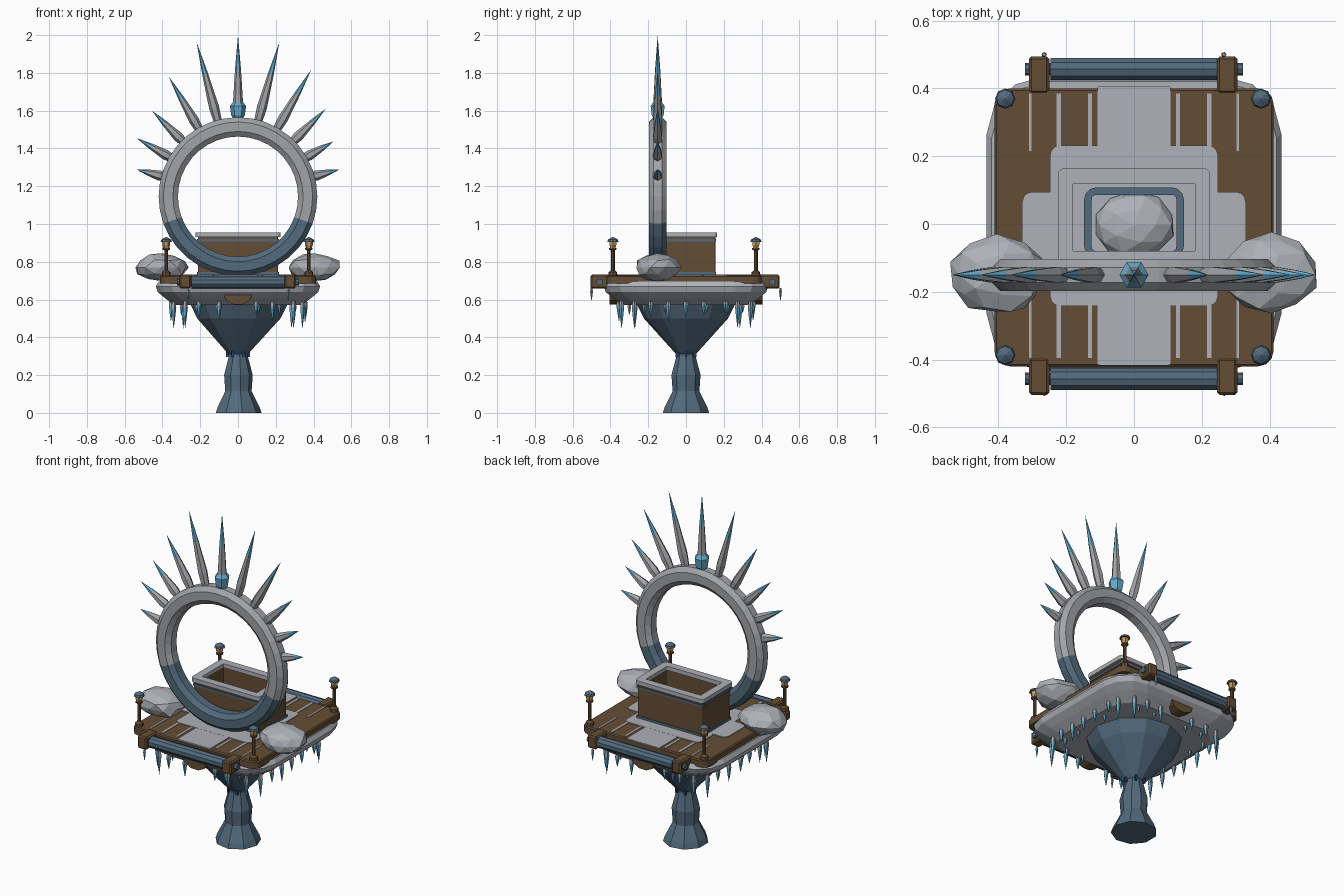
import bpy, bmesh, math, random
from mathutils import Matrix, Vector

random.seed(4)
if "Cube" in bpy.data.objects:
    bpy.data.objects.remove(bpy.data.objects["Cube"])


def material(name, r, g, b):
    m = bpy.data.materials.new(name)
    m.use_nodes = True
    m.diffuse_color = (r, g, b, 1)
    m.node_tree.nodes["Principled BSDF"].inputs["Base Color"].default_value = (r, g, b, 1)
    return m


SNOW = material("snow grey", 0.42, 0.44, 0.48)
STONE = material("stone grey", 0.36, 0.37, 0.39)
WOOD = material("brown wood", 0.13, 0.075, 0.035)
STEEL = material("steel blue", 0.085, 0.145, 0.205)
ICE = material("ice blue", 0.13, 0.4, 0.6)
GOLD = material("lantern gold", 0.55, 0.3, 0.08)
NAVY = material("deep blue", 0.02, 0.05, 0.2)


def finish(name, bm, mats, rule=None, matrix=Matrix()):
    """Turn a bmesh into an object; rule(face centre) picks the material slot."""
    bmesh.ops.remove_doubles(bm, verts=bm.verts, dist=1e-5)
    bmesh.ops.recalc_face_normals(bm, faces=bm.faces)
    if rule:
        for f in bm.faces:
            f.material_index = rule(f.calc_center_median())
    me = bpy.data.meshes.new(name)
    bm.to_mesh(me)
    bm.free()
    for m in mats:
        me.materials.append(m)
    ob = bpy.data.objects.new(name, me)
    ob.matrix_world = matrix
    bpy.context.collection.objects.link(ob)
    return ob


def bridge(bm, a, b):
    n = len(a)
    for i in range(n):
        bm.faces.new((a[i], a[(i + 1) % n], b[(i + 1) % n], b[i]))


def lathe(name, profile, sides, mats, matrix=Matrix(), rule=None, closed=False):
    """Spin (radius, height) points around the local z axis."""
    bm = bmesh.new()
    rings = []
    for r, z in profile:
        r = max(r, 1e-4)
        rings.append([bm.verts.new((r * math.cos(t), r * math.sin(t), z))
                      for t in (math.tau * i / sides for i in range(sides))])
    for a, b in zip(rings, rings[1:]):
        bridge(bm, a, b)
    if closed:
        bridge(bm, rings[-1], rings[0])
    else:
        bm.faces.new(rings[0])
        bm.faces.new(rings[-1])
    # tiny end rings collapse into points
    bmesh.ops.remove_doubles(bm, verts=bm.verts, dist=3e-4)
    return finish(name, bm, mats, rule, matrix)


def rounded_loop(bm, hx, hy, r, z, cy=0, steps=3):
    verts = []
    for k, (sx, sy) in enumerate(((1, 1), (-1, 1), (-1, -1), (1, -1))):
        for s in range(steps + 1):
            t = math.pi / 2 * (k + s / steps)
            verts.append(bm.verts.new((sx * (hx - r) + r * math.cos(t),
                                       cy + sy * (hy - r) + r * math.sin(t), z)))
    return verts


def slab(name, hx, hy, r, layers, mat, cy=0):
    """Rounded rectangle stacked through (height, inset) layers."""
    bm = bmesh.new()
    loops = [rounded_loop(bm, hx - i, hy - i, r - i * 0.3, z, cy) for z, i in layers]
    for a, b in zip(loops, loops[1:]):
        bridge(bm, a, b)
    bm.faces.new(loops[0])
    bm.faces.new(loops[-1])
    return finish(name, bm, [mat])


def frame(name, hx, hy, r, w, z0, z1, mat, cy):
    """Hollow rounded rectangle with wall width w."""
    bm = bmesh.new()
    ri = max(r - w, 0.005)
    loops = [rounded_loop(bm, hx, hy, r, z0, cy), rounded_loop(bm, hx, hy, r, z1, cy),
             rounded_loop(bm, hx - w, hy - w, ri, z1, cy),
             rounded_loop(bm, hx - w, hy - w, ri, z0, cy)]
    for i in range(4):
        bridge(bm, loops[i], loops[(i + 1) % 4])
    return finish(name, bm, [mat])


def block(name, centre, size, mat, bevel=0.0):
    bm = bmesh.new()
    bmesh.ops.create_cube(bm, size=1, matrix=Matrix.Diagonal((*size, 1)))
    if bevel:
        bmesh.ops.bevel(bm, geom=bm.edges[:], offset=bevel, segments=1, affect='EDGES')
    return finish(name, bm, [mat], matrix=Matrix.Translation(centre))


def boulder(name, centre, size, seed, detail=2, rough=0.12):
    bm = bmesh.new()
    bmesh.ops.create_icosphere(bm, subdivisions=detail, radius=1)
    rng = random.Random(seed)
    for v in bm.verts:
        v.co *= 1 + rng.uniform(-rough, rough * 0.4)
        v.co = Vector((v.co.x * size[0], v.co.y * size[1], v.co.z * size[2]))
    return finish(name, bm, [SNOW], matrix=Matrix.Translation(centre))


def icicle(name, x, y, z, length, r):
    lathe(name, [(r * 0.7, 0), (r, -length * 0.25), (r * 0.6, -length * 0.6), (0, -length)], 5,
          [STONE, ICE], Matrix.Translation((x, y, z)), lambda c: int(c.z < -length * 0.35))


# Pedestal and bowl
lathe("pedestal", [(0.125, 0), (0.115, 0.03), (0.072, 0.115), (0.078, 0.2), (0.052, 0.3), (0.055, 0.33)],
      9, [STEEL])
lathe("bowl", [(0.05, 0.31), (0.07, 0.33), (0.225, 0.5), (0.26, 0.57), (0.26, 0.61)], 11, [STEEL])
for k in range(6):
    t = math.tau * k / 6
    block("neck_stud", (0.057 * math.cos(t), 0.057 * math.sin(t), 0.315), (0.012, 0.012, 0.04), NAVY)

# Snowy platform and wooden deck
slab("platform", 0.435, 0.435, 0.17, [(0.57, 0.1), (0.61, 0.045), (0.64, 0.01), (0.67, 0), (0.695, 0.015)], SNOW)
slab("deck", 0.412, 0.41, 0.045, [(0.685, 0), (0.722, 0), (0.728, 0.006)], WOOD, -0.01)
for i, (hx, hy) in enumerate(((0.108, 0.412), (0.248, 0.237), (0.33, 0.1))):
    slab("snow_patch", hx, hy, 0.03 if i else 0.006, [(0.725, 0), (0.732 + i * 0.0005, 0)], SNOW, -0.005)
for s in (-1, 1):
    for x, w in ((0.13, 0.012), (0.222, 0.014), (0.306, 0.008)):
        for y in (0.3, -0.31):
            block("plank_gap", (s * x, y, 0.728), (w, 0.17, 0.006), SNOW)

# Rollers with brackets at the front and back
for s in (-1, 1):
    y = s * 0.457
    along_x = Matrix.Translation((0, y, 0.693)) @ Matrix.Rotation(math.pi / 2, 4, 'Y')
    lathe("roller", [(0.034, -0.247), (0.034, 0.247)], 10, [STEEL], along_x)
    lathe("roller_axle", [(0.018, -0.322), (0.018, 0.322)], 8, [STEEL], along_x)
    for x in (-0.28, 0.275):
        block("roller_bracket", (x, s * 0.445 - 0.005, 0.695), (0.06, 0.11, 0.075), WOOD, 0.008)
    for x in (-0.265, 0.265):
        icicle("roller_icicle", x, s * 0.5, 0.66, 0.07, 0.008)
    lathe("under_bracket", [(0.075, -0.03), (0.075, 0.03)], 10, [WOOD],
          Matrix.Translation((0, s * 0.375, 0.625)) @ Matrix.Diagonal((1, 1, 0.7, 1))
          @ Matrix.Rotation(math.pi / 2, 4, 'X'))

# Corner lanterns
for x in (-0.38, 0.375):
    for y in (-0.387, 0.37):
        at = Matrix.Translation((x, y, 0.725))
        lathe("lantern_post", [(0.024, 0), (0.022, 0.02), (0.01, 0.03), (0.01, 0.135), (0.02, 0.14),
                               (0.02, 0.148)], 8, [WOOD], at)
        lathe("lantern_glass", [(0.015, 0.145), (0.021, 0.165), (0.021, 0.185)], 6, [GOLD], at)
        lathe("lantern_cap", [(0.03, 0.18), (0.026, 0.192), (0.008, 0.203), (0.0, 0.207)], 8, [STEEL], at)

# Boulders beside the ring
boulder("left_boulder", (0.405, -0.15, 0.77), (0.14, 0.122, 0.078), 3)
boulder("right_boulder", (-0.405, -0.15, 0.77), (0.145, 0.122, 0.078), 8)

# Wooden box with snowy rim, and the basin inside
CY = 0.02
frame("box_walls", 0.212, 0.135, 0.008, 0.025, 0.725, 0.94, WOOD, CY)
frame("box_base_trim", 0.217, 0.14, 0.008, 0.012, 0.727, 0.745, STEEL, CY)
frame("box_top_trim", 0.217, 0.14, 0.008, 0.012, 0.908, 0.92, STEEL, CY)
frame("box_snow_rim", 0.225, 0.145, 0.02, 0.045, 0.932, 0.956, SNOW, CY)
frame("basin_rim", 0.147, 0.105, 0.035, 0.022, 0.73, 0.765, STEEL, 0.003)
boulder("basin_snowball", (0, -0.003, 0.74), (0.122, 0.1, 0.06), 5, rough=0.04)

# Great ring, steel at the bottom
CENTRE = Matrix.Translation((0, -0.15, 1.145))
lathe("great_ring", [(0.318, -0.025), (0.345, -0.047), (0.395, -0.047), (0.42, -0.022),
                     (0.42, 0.022), (0.395, 0.047), (0.345, 0.047), (0.318, 0.025)], 36,
      [STONE, STEEL], CENTRE @ Matrix.Rotation(math.pi / 2, 4, 'X'),
      lambda c: int(math.atan2(c.y, abs(c.x)) < math.radians(-20)), closed=True)

# Spikes fanning out of the ring
reach = [0.557, 0.62, 0.643, 0.732, 0.848, 0.855, 0.848, 0.775, 0.658, 0.585, 0.557]
for i, tip in enumerate(reach):
    length = tip - 0.4
    lathe("spike", [(0.021, 0.4), (0.027, 0.4 + length * 0.2), (0.016, 0.4 + length * 0.6), (0, tip)], 6,
          [STONE, ICE], CENTRE @ Matrix.Rotation(math.radians(15 * (i - 5)), 4, 'Y'),
          lambda c: int(c.z > 0.4 + length * 0.62))
lathe("crown_crystal", [(0.025, 0.415), (0.036, 0.43), (0.043, 0.48), (0.026, 0.5)], 6, [ICE], CENTRE)

# Icicles under the platform edge, longest at the corners
for k in range(4):
    turn = Matrix.Rotation(k * math.pi / 2, 3, 'Z')
    for j in range(-3, 4):
        p = turn @ Vector((j * 0.098 + random.uniform(-0.015, 0.015), 0.355, 0))
        if abs(j) == 3:
            p *= 0.96
        if j == 0 and k % 2 == 0:
            continue
        icicle("edge_icicle", p.x, p.y, 0.595, (0.15 if abs(j) == 3 else random.uniform(0.07, 0.12)), 0.014)
    for j in (-2, -1, 1, 2):
        p = turn @ Vector((j * 0.11, 0.3, 0))
        icicle("inner_icicle", p.x, p.y, 0.575, random.uniform(0.04, 0.07), 0.01)
